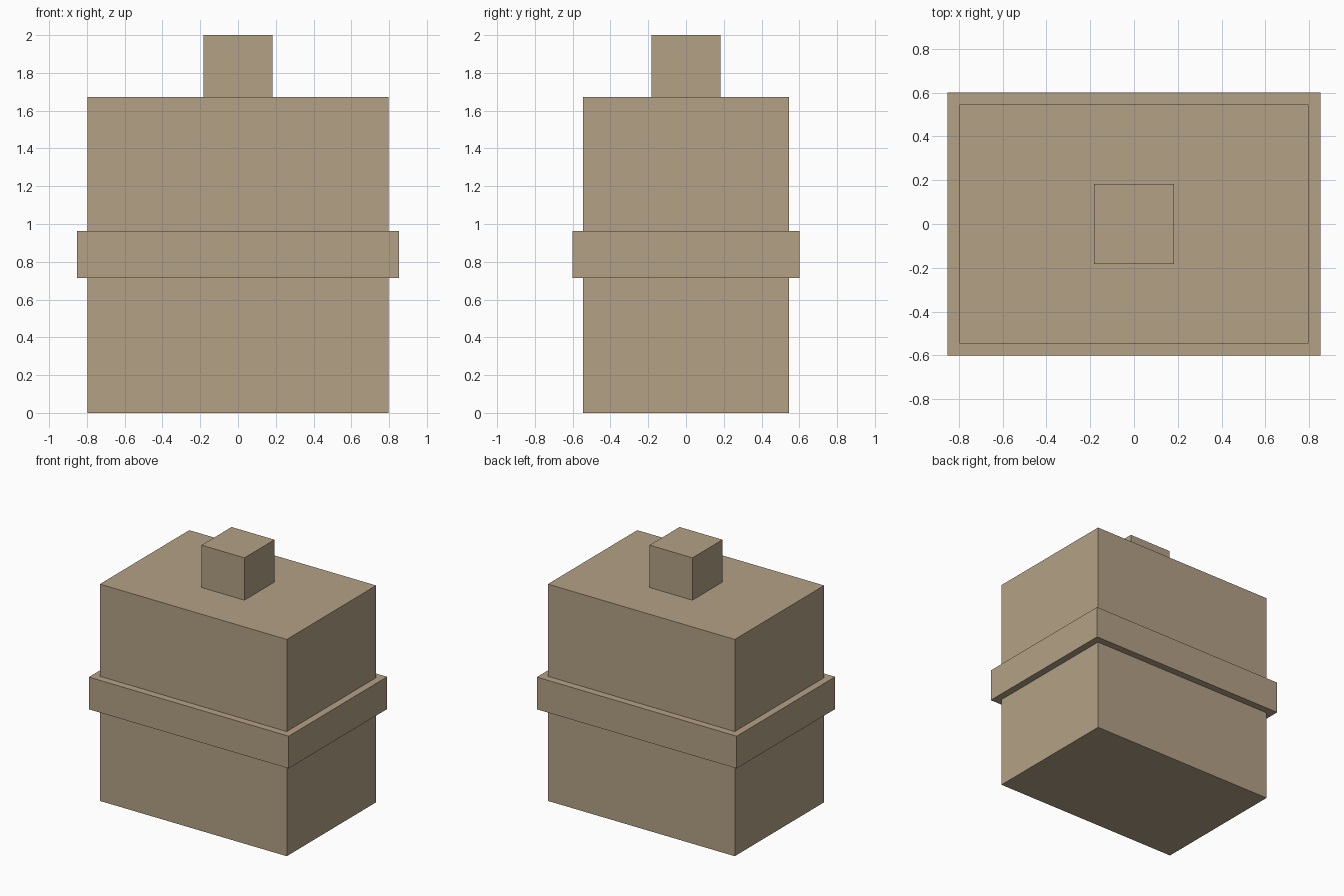
import bpy

if "Cube" in bpy.data.objects:
    bpy.data.objects.remove(bpy.data.objects["Cube"])

tan = bpy.data.materials.new("tan")
tan.diffuse_color = (0.45, 0.355, 0.235, 1.0)
tan.use_nodes = True
tan.node_tree.nodes["Principled BSDF"].inputs["Base Color"].default_value = tan.diffuse_color


def box(name, half_x, half_y, z0, z1):
    """Axis-aligned box centred on the z axis, from height z0 to z1."""
    bpy.ops.mesh.primitive_cube_add(size=2, location=(0, 0, (z0 + z1) / 2))
    ob = bpy.context.object
    ob.name = name
    ob.scale = (half_x, half_y, (z1 - z0) / 2)
    bpy.ops.object.transform_apply(location=False, rotation=False, scale=True)
    ob.data.materials.append(tan)
    return ob


# Main block
box("body", 0.798, 0.545, 0.0, 1.673)
# Strap wrapped around the middle
box("band", 0.853, 0.60, 0.713, 0.962)
# Small block on top
box("top_knob", 0.183, 0.183, 1.673, 2.0)
